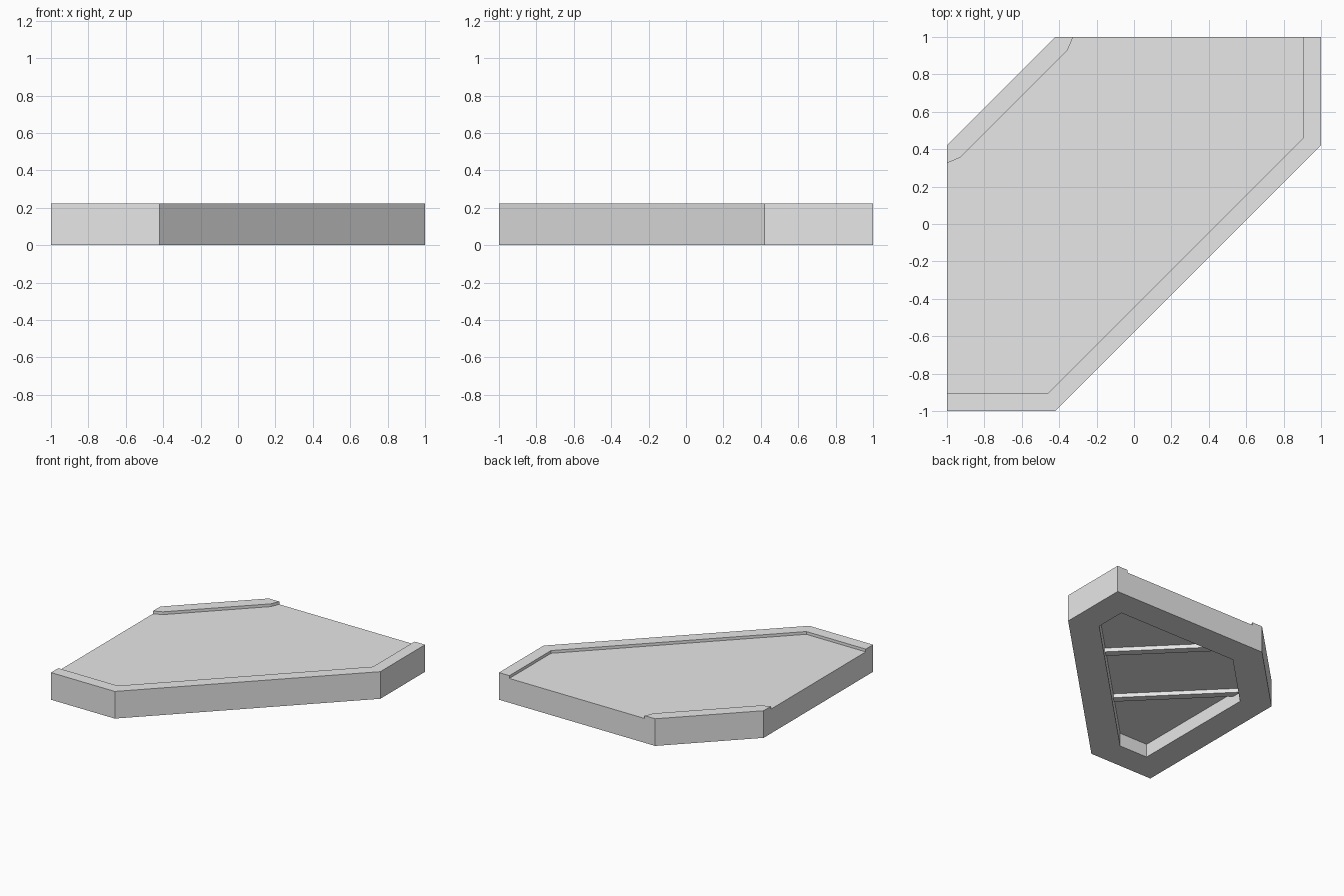
import bpy
import bmesh

cube = bpy.data.objects.get("Cube")
if cube:
    bpy.data.objects.remove(cube)

DECK, TOP, CEILING, RIB_Z = 0.20, 0.223, 0.11, 0.077

grey = bpy.data.materials.new("light_grey")
grey.use_nodes = True
colour = (0.8, 0.8, 0.8, 1)
grey.diffuse_color = colour
grey.node_tree.nodes["Principled BSDF"].inputs["Base Color"].default_value = colour


def loop(bm, points, z):
    return [bm.verts.new((x, y, z)) for x, y in points]


def bridge(bm, low, high):
    """Quads between two anticlockwise loops, facing outward."""
    n = len(low)
    for i in range(n):
        j = (i + 1) % n
        bm.faces.new((low[i], low[j], high[j], high[i]))


def finish(bm, name):
    mesh = bpy.data.meshes.new(name)
    bm.to_mesh(mesh)
    bm.free()
    mesh.materials.append(grey)
    obj = bpy.data.objects.new(name, mesh)
    bpy.context.collection.objects.link(obj)
    return obj


def prism(name, points, z0, z1, top=True, bottom=True):
    bm = bmesh.new()
    low, high = loop(bm, points, z0), loop(bm, points, z1)
    bridge(bm, low, high)
    if top:
        bm.faces.new(high)
    if bottom:
        bm.faces.new(low[::-1])
    return finish(bm, name)


# Six-sided slab, hollowed from below
outline = [(-1, -1), (-0.42, -1), (1, 0.42), (1, 1), (-0.42, 1), (-1, 0.42)]
hollow = [(-0.77, -0.77), (-0.51, -0.77), (0.77, 0.51),
          (0.77, 0.77), (-0.325, 0.77), (-0.77, 0.325)]
bm = bmesh.new()
outer_low, outer_high = loop(bm, outline, 0), loop(bm, outline, DECK)
inner_low, inner_high = loop(bm, hollow, 0), loop(bm, hollow, CEILING)
bridge(bm, outer_low, outer_high)
bridge(bm, inner_low, outer_low)
bridge(bm, inner_high, inner_low)
bm.faces.new(outer_high)
bm.faces.new(inner_high[::-1])
finish(bm, "slab")

# Raised kerbs on the long front diagonal and the short back corner
prism("front_kerb",
      outline[:4] + [(0.905, 1), (0.905, 0.46), (-0.46, -0.905), (-1, -0.905)],
      DECK, TOP, bottom=False)
prism("back_kerb",
      outline[4:] + [(-1, 0.325), (-0.93, 0.355), (-0.355, 0.93), (-0.325, 1)],
      DECK, TOP, bottom=False)

# Two ribs across the hollow, running between the diagonal edges
for name, centre in (("back_rib", 0.5), ("front_rib", -0.48)):
    corners = []
    for side, end in ((-1, -1.11), (-1, 0.28), (1, 0.28), (1, -1.11)):
        total = centre + side * 0.043
        corners.append(((total + end) / 2, (total - end) / 2))
    prism(name, corners, RIB_Z, CEILING + 0.01)
